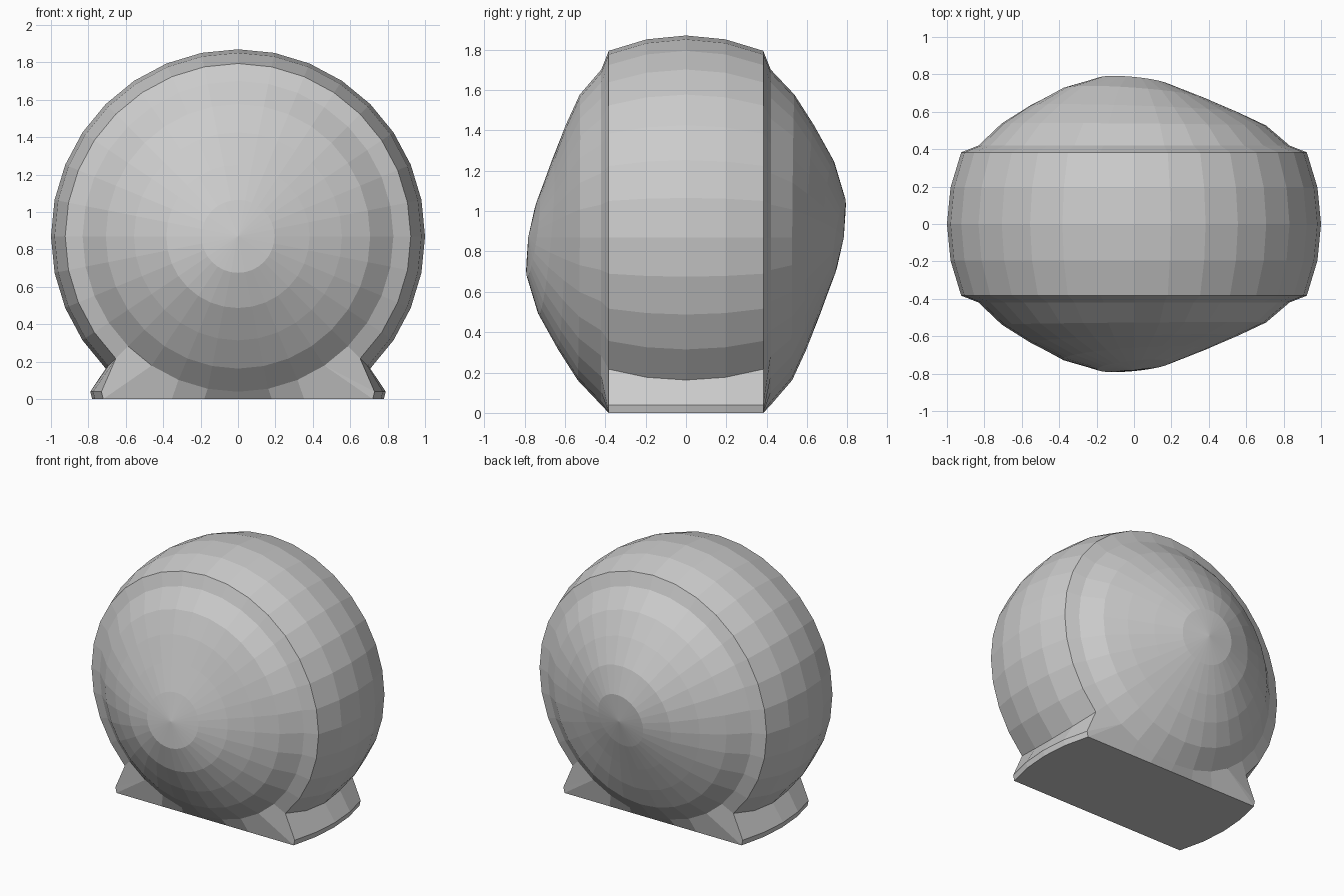
import bpy, bmesh
from math import sin, cos, pi, radians

if "Cube" in bpy.data.objects:
    bpy.data.objects.remove(bpy.data.objects["Cube"])

CZ = 0.87          # height of the shell axis
N = 32             # sides around the axis

# columns around the axis (index 0 points down); the foot corner columns are doubled
cols = []
for i in range(-N // 2 + 1, N // 2 + 1):
    if i == -3:
        cols += [(i, False), (i, True)]
    elif i == 3:
        cols += [(i, True), (i, False)]
    else:
        cols.append((i, False))


def band_point(i, low, r, y):
    """Outer band of the shell, flared into a flat foot below."""
    t = i * 2 * pi / N
    x, z = r * sin(t), CZ - r * cos(t)
    if abs(i) == 3:
        s = 1 if i > 0 else -1
        x, z = (s * 0.78 * r, 0) if low else (s * 0.79 * r, 0.04)
    elif abs(i) < 3:
        z = 0
    return (x, y, z)


def cap_point(i, r, depth, swirl, side):
    """Bulging side, tilted around its middle to suggest the coil."""
    t = i * 2 * pi / N
    peak = radians(-45 if side < 0 else -135)
    turn = (0.6 - r) * 0.5 * side
    y = side * (depth + swirl * cos(t - peak + turn))
    return (r * sin(t), y, CZ - r * cos(t))


# cap rings from rim to middle: radius, depth, coil tilt
cap = [(0.831, 0.42, 0.0), (0.707, 0.532, 0.008), (0.556, 0.615, 0.026),
       (0.383, 0.695, 0.044), (0.195, 0.758, 0.034)]
# band rings: y, radius
band = [(-0.383, 0.924), (-0.195, 0.981), (0, 1), (0.195, 0.981), (0.383, 0.924)]

bm = bmesh.new()
rings = [[bm.verts.new(cap_point(i, *c, -1)) for i, low in cols] for c in reversed(cap)]
rings += [[bm.verts.new(band_point(i, low, r, y)) for i, low in cols] for y, r in band]
rings += [[bm.verts.new(cap_point(i, *c, 1)) for i, low in cols] for c in cap]

# skin between the rings, then close both middles
n = len(cols)
for a, b in zip(rings, rings[1:]):
    for k in range(n):
        m = (k + 1) % n
        bm.faces.new((a[k], a[m], b[m], b[k]))
for ring, y in ((rings[0], -0.782), (rings[-1], 0.782)):
    tip = bm.verts.new((0, y, CZ))
    for k in range(n):
        bm.faces.new((ring[k], ring[(k + 1) % n], tip))

bmesh.ops.remove_doubles(bm, verts=bm.verts, dist=0.0005)
bmesh.ops.recalc_face_normals(bm, faces=bm.faces)
mesh = bpy.data.meshes.new("spiral_shell")
bm.to_mesh(mesh)
bm.free()
bpy.context.collection.objects.link(bpy.data.objects.new("spiral_shell", mesh))
